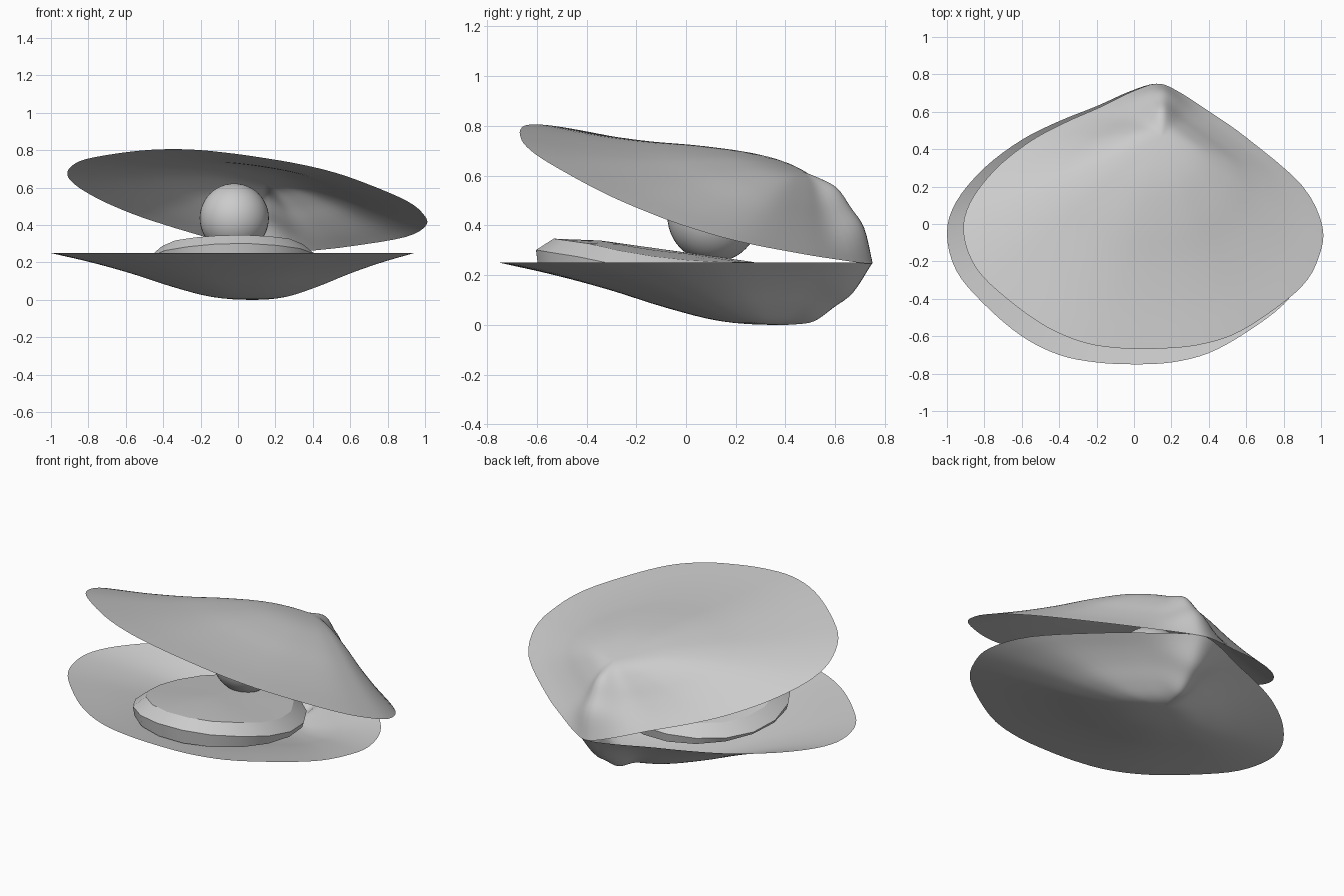
import bpy, bmesh, math
from mathutils import Vector, Matrix

cube = bpy.data.objects.get("Cube")
if cube:
    bpy.data.objects.remove(cube, do_unlink=True)

grey = bpy.data.materials.new("plain_grey")
grey.use_nodes = True
colour = (0.6, 0.6, 0.6, 1)
grey.diffuse_color = colour
grey.node_tree.nodes["Principled BSDF"].inputs["Base Color"].default_value = colour


def catmull(a, b, c, d, t):
    return 0.5 * (2 * b + (c - a) * t + (2 * a - 5 * b + 4 * c - d) * t**2
                  + (3 * b - a - 3 * c + d) * t**3)


def loft(name, apex, rings, flip=False):
    """Fan around an apex, then bands of quads out through the rings."""
    bm = bmesh.new()
    tip = bm.verts.new(apex)
    loops = [[bm.verts.new(p) for p in ring] for ring in rings]
    n = len(loops[0])
    for i in range(n):
        j = (i + 1) % n
        bm.faces.new((tip, loops[0][i], loops[0][j]))
        for inner, outer in zip(loops, loops[1:]):
            bm.faces.new((inner[i], outer[i], outer[j], inner[j]))
    if flip:
        bmesh.ops.reverse_faces(bm, faces=bm.faces)
    mesh = bpy.data.meshes.new(name)
    bm.to_mesh(mesh)
    bm.free()
    mesh.materials.append(grey)
    mesh.shade_smooth()
    obj = bpy.data.objects.new(name, mesh)
    bpy.context.collection.objects.link(obj)
    return obj


# Shell rim, starting at the hinge tip and running round the right side
RIM = [Vector(p) for p in (
    (.12, .75), (-.02, .71), (-.2, .63), (-.4, .55), (-.6, .45), (-.8, .3),
    (-.95, .12), (-1, -.05), (-.95, -.25), (-.8, -.43), (-.6, -.6), (-.4, -.7),
    (-.2, -.74), (0, -.75), (.2, -.74), (.4, -.69), (.6, -.58), (.8, -.43),
    (.9, -.28), (.94, -.1), (.85, .14), (.58, .42), (.39, .58), (.22, .71))]
SLOPE = (.25, .235, .18, .11, .05, 0)      # depth from centre to rim
BEAK = (.25, .248, .235, .18, .12, 0)      # steeper depth towards the hinge
CENTRE = Vector((.08, .36))
HINGE = Vector((.12, .75, .25))
STEPS, RINGS = 4, 20


def profile(values, r):
    k = min(int(r * 5), 4)
    pts = [values[1], *values, 2 * values[-1] - values[-2]]
    return catmull(*pts[k:k + 4], r * 5 - k)


rim = []
for i in range(len(RIM)):
    four = [RIM[(i + k) % len(RIM)] for k in (-1, 0, 1, 2)]
    rim += [catmull(*four, s / STEPS) for s in range(STEPS)]


def shell(name, side, matrix):
    """Half shell, relative to the hinge; side is the bulge direction."""
    def place(xy, depth):
        return matrix @ Vector((xy.x - HINGE.x, xy.y - HINGE.y, side * depth))
    rings = []
    for k in range(1, RINGS + 1):
        r = k / RINGS
        ring = []
        for p in rim:
            arm = p - CENTRE
            off = arm.angle(RIM[0] - CENTRE)
            w = math.exp(-(off / .5) ** 2)
            depth = (1 - w) * profile(SLOPE, r) + w * profile(BEAK, r)
            ring.append(place(CENTRE + arm * r, depth))
        rings.append(ring)
    return loft(name, place(CENTRE, SLOPE[0]), rings, flip=side < 0)


at_hinge = Matrix.Translation(HINGE)
shell("lower_shell", -1, at_hinge)
tilt = Vector((0, 0, 1)).rotation_difference(Vector((.141, .361, 1)))
shell("upper_shell", 1, at_hinge @ tilt.to_matrix().to_4x4() @ Matrix.Rotation(.07, 4, 'Z'))


# Soft body: a drooping faceted pad lying in the lower shell
def pad_top(x, y):
    return .347 - .14 * (max(y, -.4) + .4) - .25 * x * x


def pad_ring(scale, height):
    ring = []
    for i in range(18):
        a = math.tau * i / 18
        x, y = -.03 + .47 * scale * math.cos(a), -.13 + .48 * scale * math.sin(a)
        ring.append((x, y, height(x, y)))
    return ring


body = loft("soft_body", (-.03, -.13, pad_top(-.03, -.13)), [
    pad_ring(.45, pad_top),
    pad_ring(.85, pad_top),
    pad_ring(1, lambda x, y: pad_top(x, y) - .045),
    pad_ring(.98, lambda x, y: .22 - .08 * (y + .6))])
bpy.ops.object.select_all(action='DESELECT')
body.select_set(True)
bpy.context.view_layer.objects.active = body
bpy.ops.object.shade_smooth_by_angle(angle=math.radians(25))

# Pearl
bpy.ops.mesh.primitive_uv_sphere_add(segments=40, ring_count=24, radius=.185,
                                     location=(-.02, .11, .437))
pearl = bpy.context.object
pearl.name = "pearl"
pearl.data.materials.append(grey)
pearl.data.shade_smooth()
